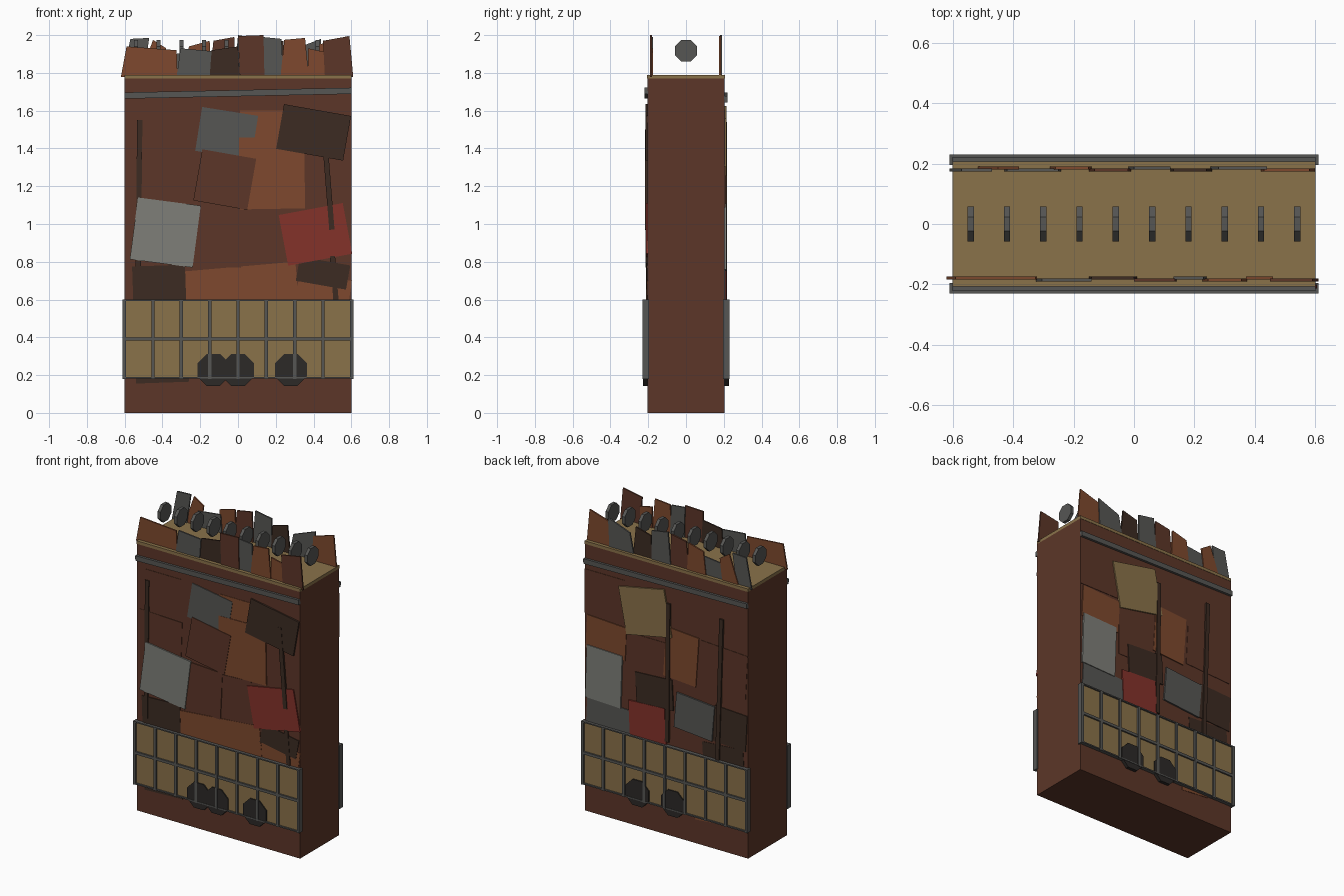
import bpy, math

if "Cube" in bpy.data.objects:
    bpy.data.objects.remove(bpy.data.objects["Cube"])

# sRGB palette
PAL = {'rust': (92, 54, 40), 'orange': (126, 73, 46), 'dark': (60, 43, 34), 'steel': (86, 86, 84),
       'pale': (126, 127, 121), 'red': (132, 50, 42), 'wood': (138, 114, 74), 'tyre': (44, 41, 39)}
MATS = {}
for name, rgb in PAL.items():
    m = bpy.data.materials.new(name)
    m.diffuse_color = [((c / 255 + 0.055) / 1.055) ** 2.4 for c in rgb] + [1]
    m.use_nodes = True
    m.node_tree.nodes["Principled BSDF"].inputs["Base Color"].default_value = m.diffuse_color
    MATS[name] = m


def slab(name, pts, y0, y1, col):
    """Extrude an x-z outline from y0 to y1."""
    n = len(pts)
    if sum(pts[i - 1][0] * pts[i][1] - pts[i][0] * pts[i - 1][1] for i in range(n)) < 0:
        pts = pts[::-1]
    y0, y1 = min(y0, y1), max(y0, y1)
    verts = [(x, y0, z) for x, z in pts] + [(x, y1, z) for x, z in pts]
    faces = [list(range(n)), list(range(2 * n - 1, n - 1, -1))]
    faces += [[i, i + n, (i + 1) % n + n, (i + 1) % n] for i in range(n)]
    me = bpy.data.meshes.new(name)
    me.from_pydata(verts, [], faces)
    me.materials.append(MATS[col])
    ob = bpy.data.objects.new(name, me)
    bpy.context.collection.objects.link(ob)
    return ob


def rect(cx, cz, w, h, deg=0):
    c, s = math.cos(math.radians(deg)), math.sin(math.radians(deg))
    return [(cx + u * w * c - v * h * s, cz + u * w * s + v * h * c)
            for u, v in ((-.5, -.5), (.5, -.5), (.5, .5), (-.5, .5))]


def bar(name, a, b, w, y0, y1, col):
    dx, dz = b[0] - a[0], b[1] - a[1]
    return slab(name, rect((a[0] + b[0]) / 2, (a[1] + b[1]) / 2, math.hypot(dx, dz), w,
                           math.degrees(math.atan2(dz, dx))), y0, y1, col)


# Wall core and top plank
slab('wall_core', rect(0, .885, 1.2, 1.77), -.205, .205, 'rust')
slab('top_plank', rect(0, 1.78, 1.2, .02), -.207, .207, 'wood')

# Scrap sheets: centre x, centre z, width, height, tilt, colour, layer
FRONT = [
    (-.40, 1.50, .26, .24, 0, 'rust', 1), (-.43, 1.18, .32, .32, -2, 'rust', 1),
    (.18, 1.50, .34, .20, 0, 'orange', 1), (-.06, 1.48, .30, .235, -9, 'steel', 2),
    (.18, 1.27, .345, .38, 1, 'orange', 2.5), (-.07, 1.235, .29, .275, -10, 'rust', 3.5),
    (-.11, .93, .27, .31, -3, 'rust', 2), (.14, .93, .22, .29, 3, 'rust', 1),
    (.40, 1.485, .36, .24, -10, 'dark', 4), (-.385, .955, .335, .33, -7.5, 'pale', 4),
    (.41, .945, .345, .273, 10.6, 'red', 3), (-.41, .47, .28, .62, 2, 'dark', 2),
    (.02, .60, .60, .35, 5, 'orange', 1.5), (.45, .62, .28, .20, -8, 'orange', 1),
    (.45, .74, .27, .13, -10, 'dark', 2), (.42, .30, .30, .24, 4, 'rust', 1)]
BACK = [
    (.15, 1.44, .34, .31, -11, 'wood', 4), (.455, .93, .26, .35, 2, 'pale', 4),
    (.42, .63, .33, .26, 3, 'steel', 2), (.135, .71, .265, .24, -3, 'red', 4),
    (-.21, .84, .28, .235, 5, 'steel', 4), (.44, 1.19, .29, .22, 3, 'orange', 2),
    (-.11, 1.21, .24, .33, 4, 'orange', 2), (.15, 1.10, .29, .34, 0, 'rust', 1),
    (.085, .93, .27, .20, -3, 'dark', 3), (.45, 1.46, .30, .29, 0, 'rust', 1),
    (-.42, 1.20, .34, .30, 3, 'rust', 1), (-.47, .83, .24, .24, 3, 'dark', 2),
    (-.42, .60, .30, .20, -4, 'dark', 1), (-.30, .30, .20, .27, -5, 'orange', 1)]
for s, tag, sheets in ((-1, 'front', FRONT), (1, 'back', BACK)):
    for cx, cz, w, h, deg, col, layer in sheets:
        slab(tag + '_scrap_sheet', rect(cx, cz, w, h, deg), s * .2, s * (.205 + .0026 * layer), col)

# Narrow straps nailed over the sheets
for s, a, b in ((-1, (-.52, 1.55), (-.53, .60)), (-1, (.455, 1.50), (.497, .97)),
                (-1, (.50, .83), (.52, .58)), (1, (-.02, 1.54), (-.01, .62)),
                (1, (-.41, 1.54), (-.38, .60))):
    front = -1 if s < 0 else 1
    out = .2175 if a[0] == .455 or s > 0 else .213
    bar('strap', a, b, .028, front * .2, front * out, 'dark')

# Features repeated on both faces
for s, tag, tyres in ((-1, 'front', (-.13, 0, .28)), (1, 'back', (.20, -.06))):
    bar(tag + '_steel_band', (-.6, 1.68), (.6, 1.705 if s < 0 else 1.66), .033, s * .2, s * .221, 'steel')
    # Wooden boards behind a bar grille
    for z in (.288, .494):
        slab(tag + '_board', rect(0, z, 1.19, .195), s * .2, s * .219, 'wood')
    for i in range(9):
        end = i in (0, 8)
        slab(tag + '_grille_bar', rect((-.6 + .15 * i) * (1.003 if end else 1), .39, .017, .42),
             s * (.195 if end else .21), s * .23, 'steel')
    for z, h in ((.596, .008), (.391, .018), (.186, .008)):
        slab(tag + '_grille_rail', rect(0, z, 1.2, h), s * .2, s * .229, 'steel')
    # Eight-sided old tyres
    for x in tyres:
        ring = [(x + .092 * math.cos(math.radians(22.5 + 45 * k)),
                 .228 + .092 * math.sin(math.radians(22.5 + 45 * k))) for k in range(8)]
        slab(tag + '_tyre', ring, s * .2, s * .2265, 'tyre')

# Ragged parapet: bottom left, bottom right, top left x/z, top right x/z, colour
CREST_F = [
    (-.62, -.32, -.59, 1.94, -.325, 1.92, 'orange'), (-.325, -.15, -.305, 1.93, -.14, 1.915, 'steel'),
    (-.15, .01, -.14, 1.92, 0, 1.94, 'dark'), (.01, .14, 0, 1.995, .135, 2.0, 'rust'),
    (.135, .24, .13, 1.99, .23, 1.98, 'steel'), (.225, .375, .245, 1.975, .355, 1.985, 'orange'),
    (.37, .46, .37, 1.93, .46, 1.91, 'orange'), (.46, .61, .45, 1.97, .59, 1.995, 'rust')]
CREST_B = [
    (.42, .60, .43, 1.95, .58, 1.995, 'orange'), (.25, .43, .28, 1.92, .44, 1.98, 'steel'),
    (.12, .26, .13, 1.94, .24, 1.97, 'dark'), (-.02, .12, .0, 2.0, .12, 1.98, 'steel'),
    (-.15, -.01, -.13, 1.97, -.02, 1.99, 'rust'), (-.28, -.14, -.26, 1.94, -.15, 1.97, 'orange'),
    (-.43, -.24, -.42, 1.89, -.25, 1.91, 'steel'), (-.52, -.40, -.45, 1.975, -.38, 1.93, 'orange'),
    (-.61, -.50, -.57, 1.98, -.47, 1.985, 'steel')]
for s, row in ((-1, CREST_F), (1, CREST_B)):
    for i, (b0, b1, t0, z0, t1, z1, col) in enumerate(row):
        y = .174 + .006 * (i % 2)
        slab('parapet_plate', [(b0, 1.778), (b1, 1.778), (t1, z1), (t0, z0)], s * y, s * (y + .01), col)

# Row of coil discs along the top
for i in range(10):
    bpy.ops.mesh.primitive_cylinder_add(vertices=8, radius=.062, depth=.021,
                                        location=(-.54 + .12 * i, 0, 1.917), rotation=(math.radians(22.5), math.pi / 2, 0))
    ob = bpy.context.object
    ob.name = 'coil_disc'
    ob.rotation_euler = (0, math.pi / 2, 0)
    for v in ob.data.vertices:
        x, y = v.co.x, v.co.y
        a = math.radians(22.5)
        v.co.x, v.co.y = x * math.cos(a) - y * math.sin(a), x * math.sin(a) + y * math.cos(a)
    ob.data.materials.append(MATS['steel'])
